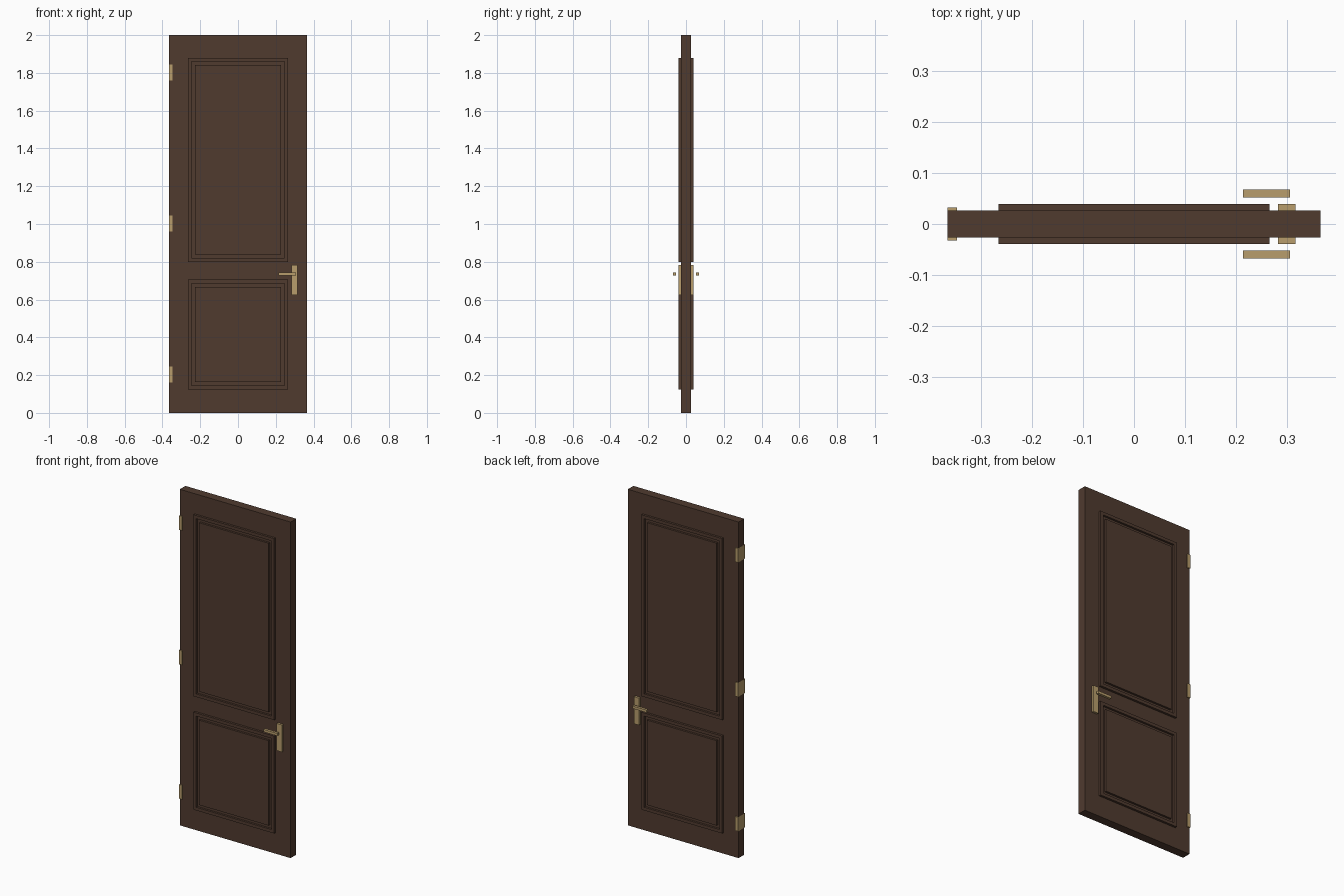
import bpy
import bmesh
from mathutils import Vector

cube = bpy.data.objects.get("Cube")
if cube:
    bpy.data.objects.remove(cube, do_unlink=True)


def make_material(name, rgb):
    mat = bpy.data.materials.new(name)
    mat.use_nodes = True
    color = (*rgb, 1.0)
    mat.diffuse_color = color
    mat.node_tree.nodes["Principled BSDF"].inputs["Base Color"].default_value = color
    return mat


WOOD = make_material("dark brown wood", (0.080, 0.043, 0.028))
BRASS = make_material("pale brass", (0.48, 0.337, 0.15))


def box_mesh(low, high):
    low, high = Vector(low), Vector(high)
    bm = bmesh.new()
    bmesh.ops.create_cube(bm, size=1)
    bmesh.ops.scale(bm, vec=high - low, verts=bm.verts)
    bmesh.ops.translate(bm, vec=(low + high) / 2, verts=bm.verts)
    return bm


def finish(name, bm, mat):
    mesh = bpy.data.meshes.new(name)
    bm.normal_update()
    bm.to_mesh(mesh)
    bm.free()
    mesh.materials.append(mat)
    obj = bpy.data.objects.new(name, mesh)
    bpy.context.collection.objects.link(obj)
    return obj


def box(name, low, high, mat):
    return finish(name, box_mesh(low, high), mat)


def step(bm, faces, depth):
    """Push faces along their normals, leaving straight walls behind."""
    directions = [f.normal.copy() for f in faces]
    faces = bmesh.ops.extrude_discrete_faces(bm, faces=faces)["faces"]
    for face, direction in zip(faces, directions):
        bmesh.ops.translate(bm, vec=direction * depth, verts=face.verts)
    bm.normal_update()
    return faces


HALF_W, HALF_T = 0.365, 0.0263
RAISED = 0.0395

# Door leaf
box("door_leaf", (-HALF_W, -HALF_T, 0), (HALF_W, HALF_T, 2), WOOD)

# Panels on both faces: raised moulding, sunk groove, raised field
MOULDING, GROOVE = 0.0265, 0.012
for name, bottom, top in (("upper_panel", 0.80, 1.88), ("lower_panel", 0.125, 0.705)):
    bm = box_mesh((-0.266, -RAISED, bottom), (0.266, RAISED, top))
    bm.normal_update()
    faces = [f for f in bm.faces if abs(f.normal.y) > 0.9]
    bmesh.ops.inset_individual(bm, faces=faces, thickness=MOULDING)
    faces = step(bm, faces, -GROOVE)
    bmesh.ops.inset_individual(bm, faces=faces, thickness=MOULDING)
    step(bm, faces, GROOVE)
    finish(name, bm, WOOD)

# Hinges wrapped around the edge
for name, z in (("bottom", 0.203), ("middle", 1.003), ("top", 1.803)):
    box(name + "_hinge", (-HALF_W - 0.0005, -0.0325, z - 0.042),
        (-0.3465, 0.0325, z + 0.042), BRASS)

# Handle plate and lever on each face
for name, side in (("front", -1), ("back", 1)):
    def slab(part, x0, x1, near, far, z0, z1):
        y0, y1 = sorted((side * near, side * far))
        box(name + part, (x0, y0, z0), (x1, y1, z1), BRASS)

    slab("_handle_plate", 0.282, 0.316, HALF_T - 0.002, RAISED, 0.623, 0.784)
    slab("_handle_lever", 0.214, 0.306, 0.052, 0.0675, 0.727, 0.742)
